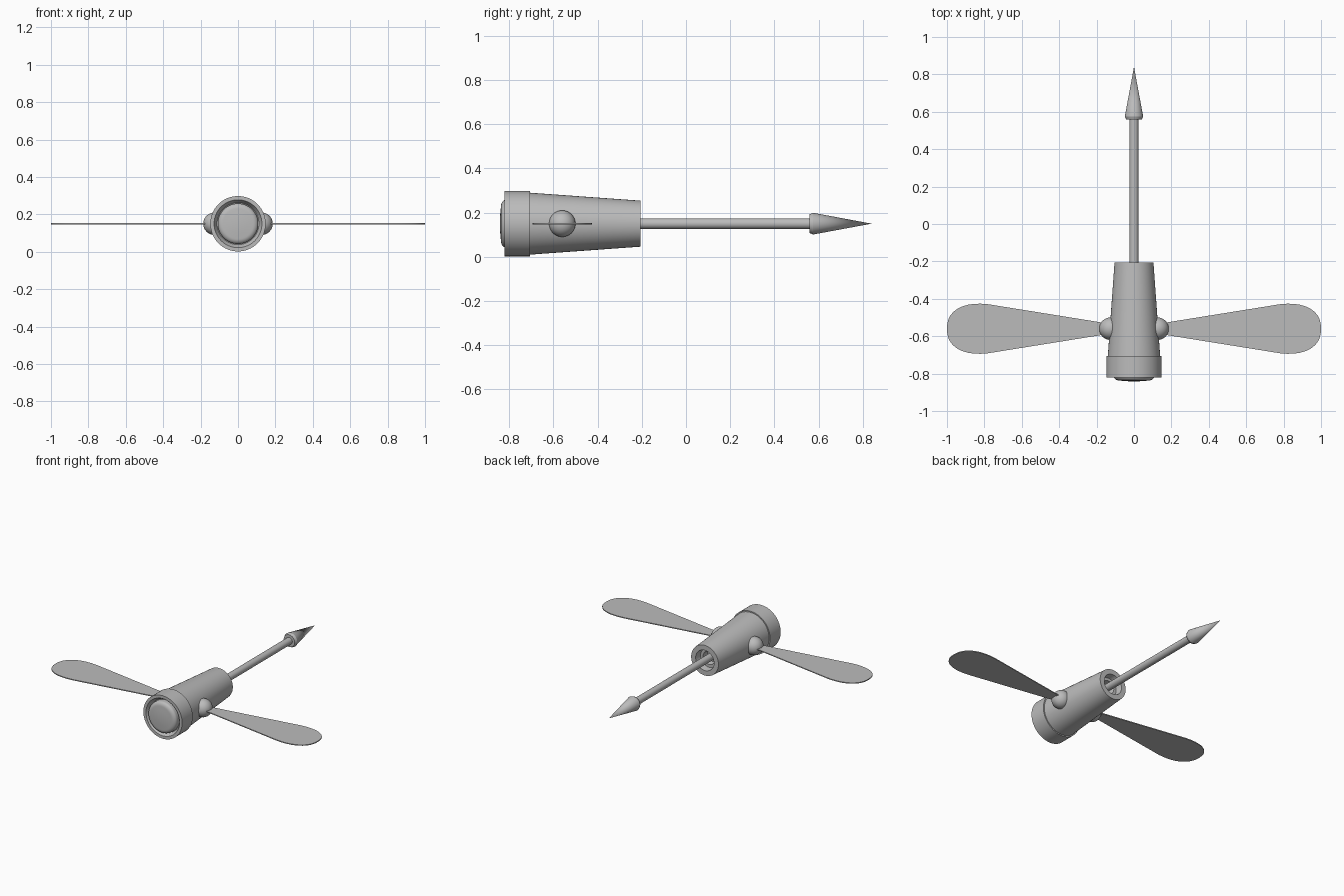
import bpy, bmesh, math
from mathutils import Matrix, Vector

if "Cube" in bpy.data.objects:
    bpy.data.objects.remove(bpy.data.objects["Cube"])

AXIS_Z = 0.15
HUB_Y = -0.56

grey = bpy.data.materials.new("plain grey")
grey.diffuse_color = (0.5, 0.5, 0.5, 1)
grey.use_nodes = True
grey.node_tree.nodes["Principled BSDF"].inputs["Base Color"].default_value = grey.diffuse_color


def finish(name, bm, angle=30):
    bmesh.ops.remove_doubles(bm, verts=bm.verts, dist=1e-5)
    bmesh.ops.recalc_face_normals(bm, faces=bm.faces)
    mesh = bpy.data.meshes.new(name)
    bm.to_mesh(mesh)
    bm.free()
    ob = bpy.data.objects.new(name, mesh)
    bpy.context.collection.objects.link(ob)
    mesh.materials.append(grey)
    bpy.ops.object.select_all(action='DESELECT')
    ob.select_set(True)
    bpy.context.view_layer.objects.active = ob
    bpy.ops.object.shade_smooth_by_angle(angle=math.radians(angle))
    return ob


def lathe(name, profile, steps=64):
    """Spin (y, radius) points around the long axis."""
    bm = bmesh.new()
    verts = [bm.verts.new((r, y, AXIS_Z)) for y, r in profile]
    edges = [bm.edges.new(pair) for pair in zip(verts, verts[1:])]
    bmesh.ops.spin(bm, geom=verts + edges, cent=(0, 0, AXIS_Z), axis=(0, 1, 0),
                   angle=math.tau, steps=steps, use_merge=True)
    return finish(name, bm)


# Tapered body with a stepped socket at the rear
lathe("body", [(-0.74, 0), (-0.74, 0.142), (-0.705, 0.140), (-0.205, 0.104),
               (-0.205, 0.070), (-0.25, 0.064), (-0.25, 0.045), (-0.29, 0.040), (-0.29, 0)])

# Front collar with a bevelled recess
lathe("collar", [(-0.705, 0.138), (-0.705, 0.148), (-0.82, 0.148), (-0.82, 0.128),
                 (-0.79, 0.112), (-0.79, 0)])

# Cushion-shaped lens: flat front with a rounded rim
rim = [(-0.815 - 0.022 * math.sin(a), 0.078 + 0.030 * math.cos(a))
       for a in [i * math.pi / 16 for i in range(9)]]
lathe("lens", [(-0.79, 0), (-0.79, 0.108)] + rim + [(-0.840, 0.05), (-0.842, 0)])

# Rod and pointed tip
lathe("rod", [(-0.30, 0), (-0.30, 0.024), (0.57, 0.024), (0.57, 0)], 32)
lathe("tip", [(0.558, 0), (0.558, 0.042), (0.575, 0.049), (0.84, 0)], 32)

for side, label in ((1, "right"), (-1, "left")):
    # Ball hub on the body side
    bm = bmesh.new()
    bmesh.ops.create_uvsphere(bm, u_segments=32, v_segments=16, radius=0.06,
                              matrix=Matrix.Translation((side * 0.126, HUB_Y, AXIS_Z)))
    finish(label + "_hub", bm)

    # Thin paddle blade, widening to a rounded end
    outline = [(0.12, 0.026), (0.17, 0.033), (0.78, 0.131)]
    for i in range(21):
        a = math.pi / 2 - i * math.pi / 20
        c, s = math.cos(a), math.sin(a)
        outline.append((0.82 + 0.18 * max(c, 0) ** 0.85,
                        math.copysign(0.134 * abs(s) ** 0.85, s)))
    outline += [(x, -w) for x, w in outline[2::-1]]
    bm = bmesh.new()
    face = bm.faces.new([bm.verts.new((side * x, HUB_Y + w, AXIS_Z - 0.003))
                         for x, w in outline])
    top = bmesh.ops.extrude_face_region(bm, geom=[face])["geom"]
    bmesh.ops.translate(bm, vec=Vector((0, 0, 0.006)),
                        verts=[v for v in top if isinstance(v, bmesh.types.BMVert)])
    finish(label + "_blade", bm)
